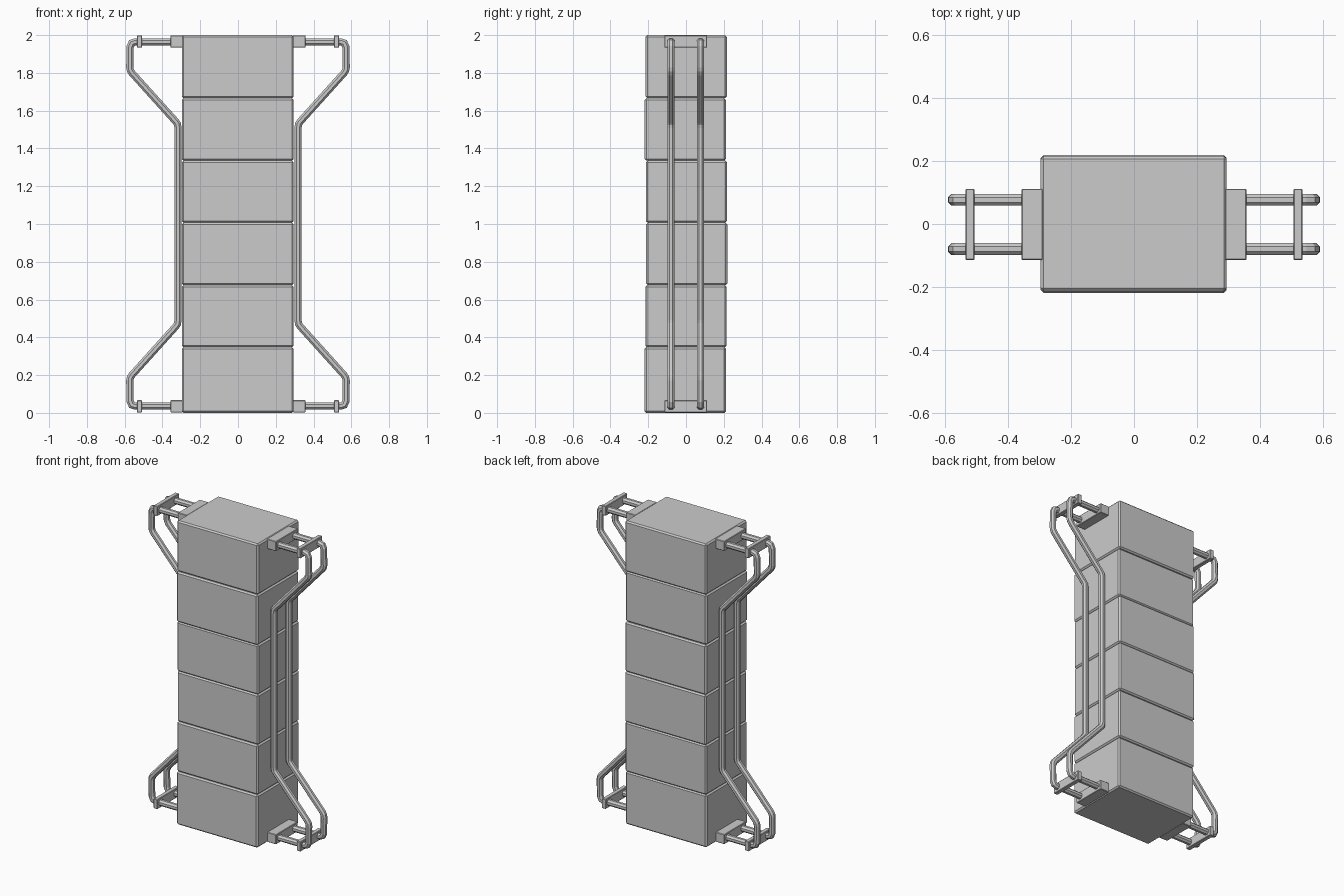
import bpy, bmesh, math
from mathutils import Vector

if "Cube" in bpy.data.objects:
    bpy.data.objects.remove(bpy.data.objects["Cube"])


def box(name, x0, x1, y0, y1, z0, z1, bevel):
    bm = bmesh.new()
    bmesh.ops.create_cube(bm, size=1)
    for v in bm.verts:
        v.co = ((x0 + x1) / 2 + v.co.x * (x1 - x0),
                (y0 + y1) / 2 + v.co.y * (y1 - y0),
                (z0 + z1) / 2 + v.co.z * (z1 - z0))
    bmesh.ops.bevel(bm, geom=bm.edges[:], offset=bevel, segments=1, affect='EDGES')
    finish(name, bm)


def finish(name, bm):
    bmesh.ops.recalc_face_normals(bm, faces=bm.faces[:])
    me = bpy.data.meshes.new(name)
    bm.to_mesh(me)
    bm.free()
    bpy.context.collection.objects.link(bpy.data.objects.new(name, me))


def tube(name, path, y, r, sides=8):
    """Mitred sweep of a polygon along a path lying in the XZ plane."""
    bm = bmesh.new()
    pts = [Vector(p) for p in path]
    rings = []
    for i, p in enumerate(pts):
        a = (p - pts[max(i - 1, 0)]).normalized()
        b = (pts[min(i + 1, len(pts) - 1)] - p).normalized()
        a, b = (a if i else b), (b if i < len(pts) - 1 else a)
        t = (a + b).normalized()
        n = Vector((-t.y, t.x)) / max(t.dot(a), 0.5)
        ring = []
        for k in range(sides):
            ang = 2 * math.pi * (k + 0.5) / sides
            q = p + n * (r * math.cos(ang))
            ring.append(bm.verts.new((q.x, y + r * math.sin(ang), q.y)))
        rings.append(ring)
    for r0, r1 in zip(rings, rings[1:]):
        for k in range(sides):
            j = (k + 1) % sides
            bm.faces.new((r0[k], r0[j], r1[j], r1[k]))
    bm.faces.new(rings[0])
    bm.faces.new(rings[-1])
    finish(name, bm)


# Stack of six slightly offset blocks
levels = [0, 0.348, 0.676, 1.007, 1.335, 1.666, 2.0]
shifts = [-0.004, 0.0, 0.004, 0.002, -0.004, 0.001]
for i, dy in enumerate(shifts):
    box(f"block_{i + 1}", -0.297, 0.295, -0.215 + dy, 0.215 + dy,
        levels[i], levels[i + 1], 0.009)

# Lower half of the rail path, mirrored about mid height
half = [(0.32, 0.036), (0.545, 0.036), (0.562, 0.042), (0.571, 0.062),
        (0.573, 0.17), (0.570, 0.186), (0.560, 0.202),
        (0.330, 0.457), (0.321, 0.470), (0.318, 0.490)]
path = half + [(x, 2.0 - z) for x, z in reversed(half)]

for side, s in (("left", -1), ("right", 1)):
    # Bent side rails
    for pos, y in (("front", -0.08), ("back", 0.077)):
        tube(f"{side}_{pos}_rail", [(s * x, z) for x, z in path], y, 0.0205)
    # Mounting brackets and cross clamps
    for end, z0 in (("bottom", 0.003), ("top", 1.934)):
        for part, xa, xb in (("bracket", 0.29, 0.358), ("clamp", 0.507, 0.536)):
            box(f"{side}_{end}_{part}", min(s * xa, s * xb), max(s * xa, s * xb),
                -0.115, 0.112, z0, z0 + 0.064, 0.003)
